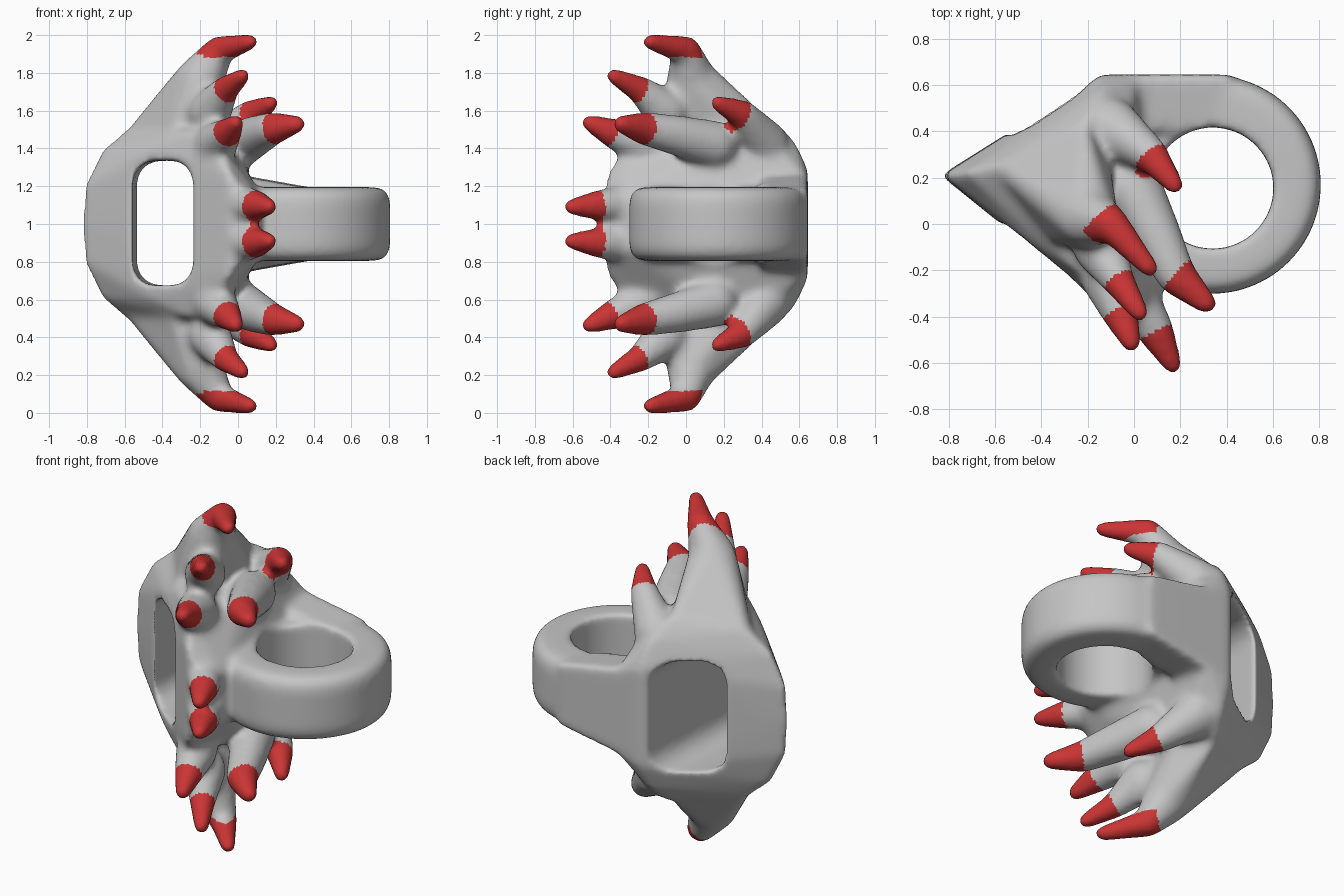
import bpy, bmesh, math
from mathutils import Vector

if "Cube" in bpy.data.objects:
    bpy.data.objects.remove(bpy.data.objects["Cube"])


def material(name, rgb):
    m = bpy.data.materials.new(name)
    m.diffuse_color = (*rgb, 1)
    m.use_nodes = True
    m.node_tree.nodes["Principled BSDF"].inputs["Base Color"].default_value = m.diffuse_color
    return m


grey = material("light grey", (0.56, 0.56, 0.56))
red = material("tip red", (0.6, 0.035, 0.035))


def hull(bm, pts):
    """Add a closed convex shell around the points."""
    t = bmesh.new()
    for p in pts:
        t.verts.new(p)
    out = bmesh.ops.convex_hull(t, input=t.verts[:])
    loose = {v for v in out["geom_interior"] + out["geom_unused"]
             if isinstance(v, bmesh.types.BMVert)}
    bmesh.ops.delete(t, geom=list(loose), context='VERTS')
    bmesh.ops.recalc_face_normals(t, faces=t.faces[:])
    me = bpy.data.meshes.new("tmp")
    t.to_mesh(me)
    t.free()
    bm.from_mesh(me)
    bpy.data.meshes.remove(me)


def to_object(bm, name):
    me = bpy.data.meshes.new(name)
    bm.to_mesh(me)
    bm.free()
    ob = bpy.data.objects.new(name, me)
    bpy.context.collection.objects.link(ob)
    return ob


def flip(p):
    return (p[0], p[1], 2 - p[2])


def ball(c, r):
    pts = []
    for i in range(7):
        a = math.pi * i / 6
        for j in range(12):
            b = math.tau * j / 12
            pts.append((c[0] + r * math.sin(a) * math.cos(b),
                        c[1] + r * math.sin(a) * math.sin(b),
                        c[2] + r * math.cos(a)))
            if i in (0, 6):
                break
    return pts


def disc(cx, cy, r, z, n=48):
    return [(cx + r * math.cos(math.tau * i / n), cy + r * math.sin(math.tau * i / n), z)
            for i in range(n)]


bm = bmesh.new()

# wedge-shaped core
core = [(-.835, .21, 1.0), (-.825, .21, 1.20), (-.73, .22, 1.39), (-.59, .25, 1.51),
        (-.14, .645, 1.30), (-.15, .575, 1.45), (-.20, .46, 1.56), (-.45, -.08, 1.40),
        (-.25, -.20, 1.50), (-.10, -.32, 1.42), (-.04, .42, 1.48), (.03, .645, 1.23),
        (.07, .20, 1.22), (.12, -.32, 1.14), (.02, -.43, 1.18), (-.05, -.42, 1.28),
        (-.02, .10, 1.42)]
hull(bm, core + [flip(p) for p in core])

# shoulders rising from the core into the end horns
shoulder = [(-.60, .22, 1.47), (-.58, .25, 1.51), (-.21, .45, 1.55), (-.38, -.08, 1.42),
            (-.10, .28, 1.48), (-.14, -.10, 1.52)] + ball((-.20, .03, 1.76), .135)
hull(bm, shoulder)
hull(bm, [flip(p) for p in shoulder])

# panel behind the finger ring
panel = [(.42, .645, 1.19), (.14, .645, 1.20), (-.14, .645, 1.29), (-.10, .40, 1.27), (.36, .40, 1.19)]
hull(bm, panel + [flip(p) for p in panel])

# finger ring, solid with rounded rims (hole is cut later)
ring = []
for r, h in ((.472, .12), (.458, .165), (.43, .188), (.40, .195)):
    ring += disc(.335, .17, r, 1 + h) + disc(.335, .17, r, 1 - h)
hull(bm, ring)

# horns: x, y, z, radius along each; the last stretch is the red tip
horns = [
    [(-.20, .03, 1.76, .135), (-.10, 0, 1.92, .08), (.07, -.195, 1.965, .045)],
    [(-.15, -.10, 1.59, .12), (-.07, -.24, 1.71, .075), (.025, -.385, 1.785, .046)],
    [(-.10, .42, 1.42, .13), (.07, .30, 1.58, .08), (.178, .165, 1.642, .045)],
    [(0, .15, 1.42, .13), (.10, -.05, 1.47, .11), (.18, -.22, 1.505, .09), (.315, -.345, 1.53, .05)],
    [(-.12, -.22, 1.42, .12), (-.06, -.385, 1.48, .082), (-.010, -.515, 1.537, .047)],
    [(0, -.32, 1.10, .11), (.09, -.455, 1.10, .085), (.168, -.61, 1.09, .046)],
]
tips = []
for horn in horns:
    for side in (lambda p: tuple(p[:3]), flip):
        nodes = [(side(p), p[3]) for p in horn]
        for (a, ra), (b, rb) in zip(nodes, nodes[1:]):
            hull(bm, ball(a, ra) + ball(b, rb))
        tips.append((Vector(nodes[-2][0]), Vector(nodes[-1][0])))
body = to_object(bm, "spiked_ring_body")

# cutters: finger hole and rounded grip slot
bm = bmesh.new()
hull(bm, disc(.34, .155, .262, .72) + disc(.34, .155, .262, 1.28))
finger = to_object(bm, "finger_hole_cutter")
bm = bmesh.new()
slot = []
for y in (-1, 1):
    for sx in (-1, 1):
        for sz in (-1, 1):
            for i in range(16):
                a = math.tau * i / 16
                slot.append((-.39 + .07 * y + sx * .05 + .12 * math.cos(a), y,
                             1.005 + sz * .21 + .12 * math.sin(a)))
hull(bm, slot)
grip = to_object(bm, "grip_slot_cutter")


# fuse and soften, cut, fuse and soften again
def remesh(steps):
    m = body.modifiers.new("fuse", 'REMESH')
    m.mode = 'VOXEL'
    m.voxel_size = 0.016
    m = body.modifiers.new("soften", 'SMOOTH')
    m.factor = 0.5
    m.iterations = steps


remesh(14)
for cutter in (finger, grip):
    cutter.hide_render = True
    m = body.modifiers.new("cut", 'BOOLEAN')
    m.operation = 'DIFFERENCE'
    m.solver = 'EXACT'
    m.object = cutter
remesh(10)
dg = bpy.context.evaluated_depsgraph_get()
mesh = bpy.data.meshes.new_from_object(body.evaluated_get(dg))
body.modifiers.clear()
body.data = mesh
for cutter in (finger, grip):
    bpy.data.objects.remove(cutter)

# red tips: faces beyond the start of each horn's last stretch
mesh.materials.clear()
mesh.materials.append(grey)
mesh.materials.append(red)
for f in mesh.polygons:
    f.use_smooth = True
    f.material_index = 0
    for a, b in tips:
        d = (b - a).normalized()
        v = f.center - a
        t = v.dot(d)
        end_horn = abs(a.z - 1) > .85
        inside = abs(f.center.z - 1) > .885 and t > -.06 if end_horn else t > .005
        if inside and t < .35 and (v - d * t).length < .11:
            f.material_index = 1
